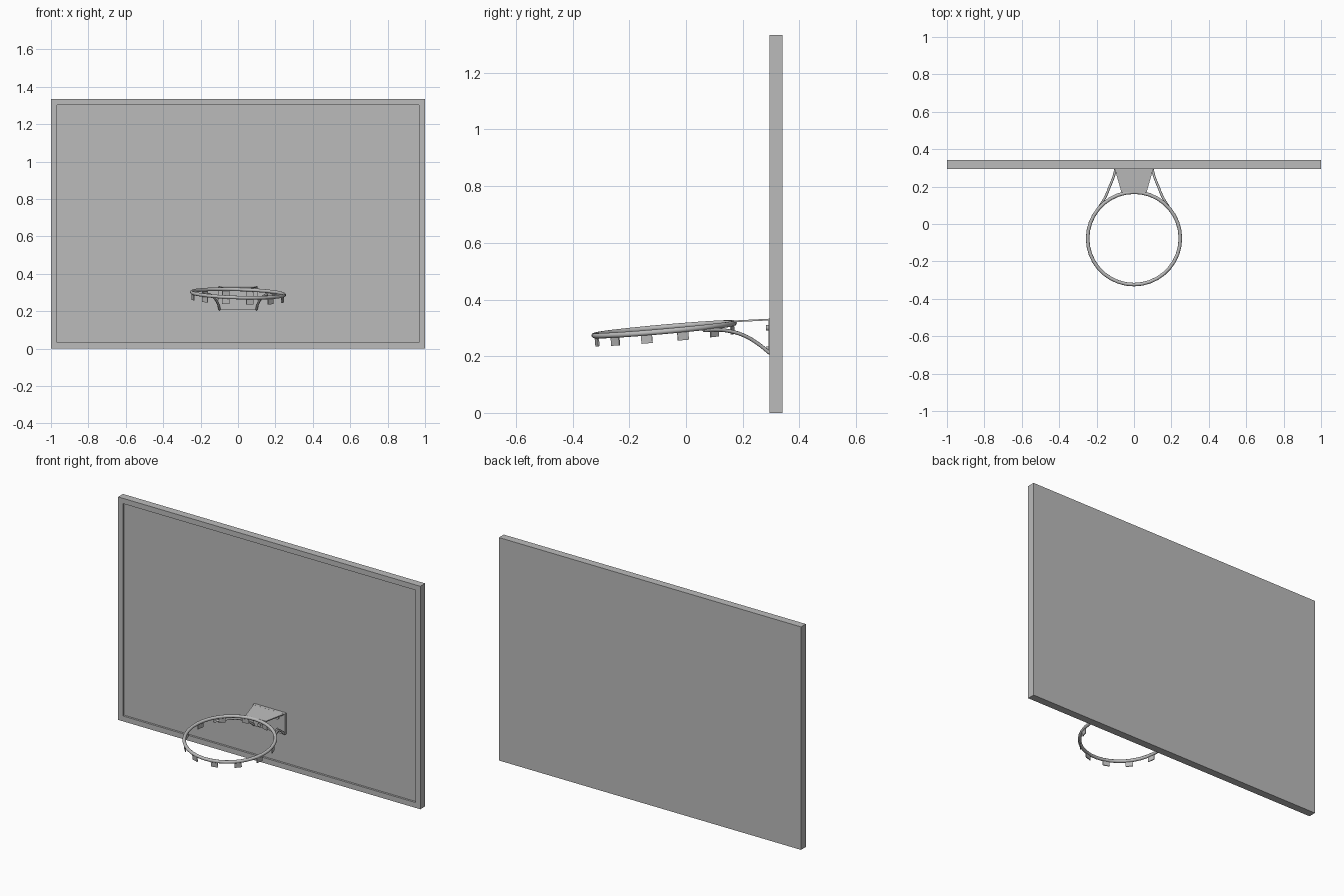
import bpy, bmesh, math
from mathutils import Matrix, Vector

if "Cube" in bpy.data.objects:
    bpy.data.objects.remove(bpy.data.objects["Cube"], do_unlink=True)

grey = bpy.data.materials.new("plain grey")
grey.use_nodes = True
colour = (0.5, 0.5, 0.5, 1)
grey.diffuse_color = colour
grey.node_tree.nodes["Principled BSDF"].inputs["Base Color"].default_value = colour


def finish(name, bm):
    bmesh.ops.recalc_face_normals(bm, faces=bm.faces)
    mesh = bpy.data.meshes.new(name)
    bm.to_mesh(mesh)
    bm.free()
    mesh.materials.append(grey)
    obj = bpy.data.objects.new(name, mesh)
    bpy.context.collection.objects.link(obj)
    return obj


def box(name, size, matrix):
    bm = bmesh.new()
    bmesh.ops.create_cube(bm, size=1)
    bm.transform(matrix @ Matrix.Diagonal((*size, 1)))
    return finish(name, bm)


def smooth(obj):
    bpy.ops.object.select_all(action='DESELECT')
    obj.select_set(True)
    bpy.context.view_layer.objects.active = obj
    bpy.ops.object.shade_smooth_by_angle(angle=math.radians(35))


# Backboard with a shallow recessed front panel
bm = bmesh.new()
bmesh.ops.create_cube(bm, size=1)
bm.transform(Matrix.Translation((0, 0.318, 0.667)) @ Matrix.Diagonal((2, 0.046, 1.334, 1)))
bm.normal_update()
front = min(bm.faces, key=lambda f: f.calc_center_median().y)
bmesh.ops.inset_region(bm, faces=[front], thickness=0.045)
rim = bmesh.ops.extrude_face_region(bm, geom=[front])
panel = [v for v in rim["geom"] if isinstance(v, bmesh.types.BMVert)]
bmesh.ops.delete(bm, geom=[front], context='FACES')
bmesh.ops.translate(bm, verts=panel, vec=(0, 0.012, 0))
finish("backboard", bm)

# Hoop ring, slightly tilted
hoop = (Matrix.Translation((0, -0.077, 0.295))
        @ Matrix.Rotation(0.088, 4, 'X') @ Matrix.Rotation(0.03, 4, 'Y'))
bpy.ops.mesh.primitive_torus_add(major_radius=0.248, minor_radius=0.0095,
                                 major_segments=36, minor_segments=12)
ring = bpy.context.object
ring.name = "hoop_ring"
ring.data.transform(hoop)
ring.data.materials.append(grey)
smooth(ring)

# Net tabs hanging under the ring
for i in range(12):
    spin = Matrix.Rotation(math.radians(15 + 30 * i), 4, 'Z')
    place = Matrix.Translation((0.248, 0, -0.02))
    box(f"net_tab_{i + 1}", (0.005, 0.04, 0.034), hoop @ spin @ place)

# Tapered top plate joining the ring to the board
bm = bmesh.new()
bmesh.ops.create_cube(bm, size=1)
for v in bm.verts:
    back = v.co.y > 0
    half = 0.106 if back else 0.067
    v.co = Vector((math.copysign(half, v.co.x), 0.307 if back else 0.168,
                   (0.33 if back else 0.323) + 0.006 * v.co.z))
finish("bracket_top_plate", bm)

# Mounting plate against the board
box("bracket_back_plate", (0.212, 0.02, 0.125), Matrix.Translation((0, 0.301, 0.27)))

# Mounting bolts
for side in (-1, 1):
    for z in (0.225, 0.3):
        bm = bmesh.new()
        bmesh.ops.create_cone(bm, cap_ends=True, segments=12, radius1=0.01,
                              radius2=0.01, depth=0.01)
        bm.transform(Matrix.Translation((side * 0.06, 0.288, z))
                     @ Matrix.Rotation(math.pi / 2, 4, 'X'))
        smooth(finish("mounting_bolt", bm))

# Curved support rods on both sides
path = [(0.098, 0.297, 0.21), (0.11, 0.25, 0.247), (0.13, 0.2, 0.275),
        (0.153, 0.145, 0.29), (0.18, 0.1, 0.293), (0.205, 0.062, 0.291)]
for side, label in ((1, "left"), (-1, "right")):
    curve = bpy.data.curves.new(f"support_rod_{label}", 'CURVE')
    curve.dimensions = '3D'
    curve.bevel_depth = 0.0065
    curve.bevel_resolution = 2
    curve.use_fill_caps = True
    curve.resolution_u = 4
    spline = curve.splines.new('BEZIER')
    spline.bezier_points.add(len(path) - 1)
    for point, (x, y, z) in zip(spline.bezier_points, path):
        point.co = (side * x, y, z)
        point.handle_left_type = point.handle_right_type = 'AUTO'
    curve.materials.append(grey)
    rod = bpy.data.objects.new(f"support_rod_{label}", curve)
    bpy.context.collection.objects.link(rod)
